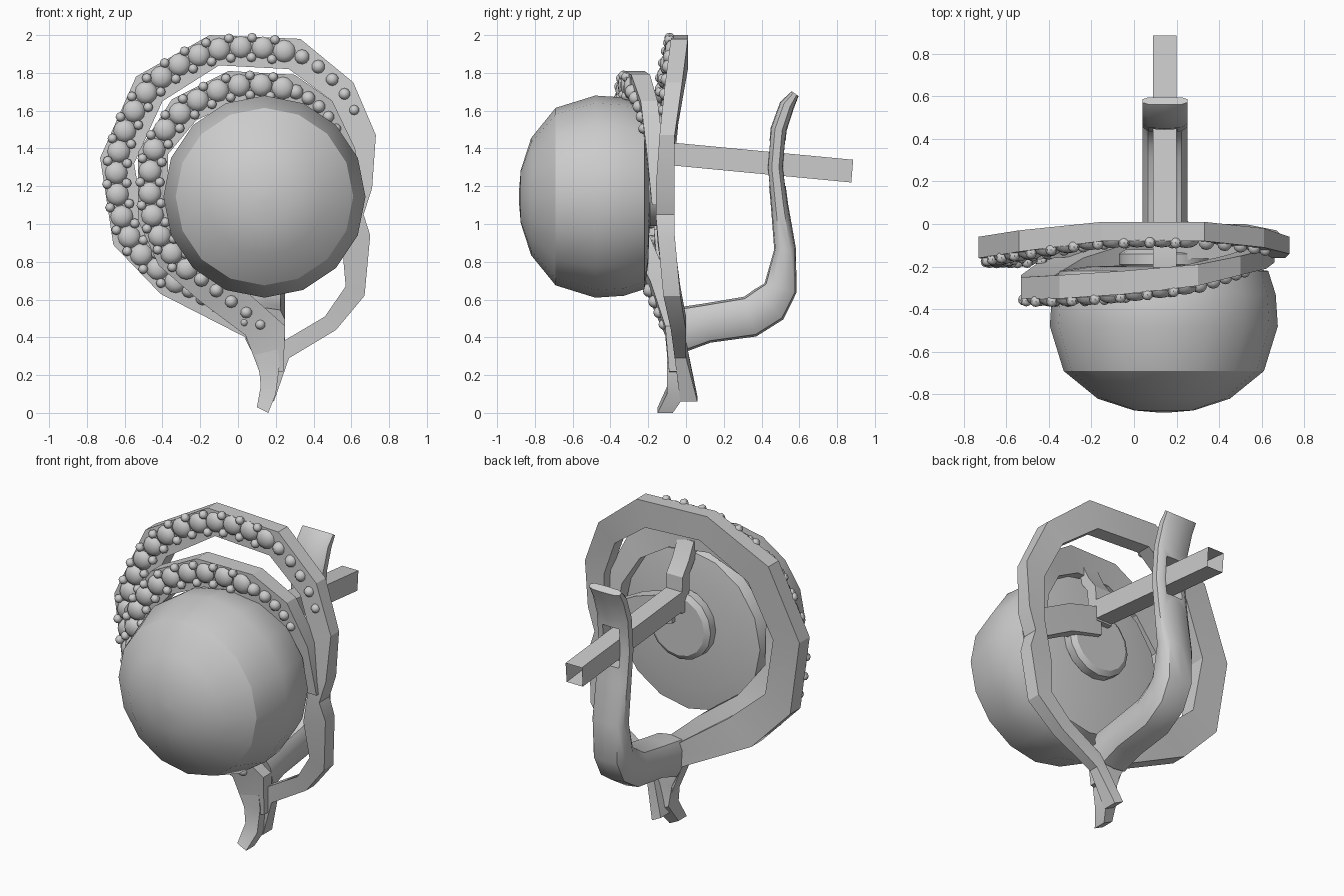
import bpy, bmesh, math
from mathutils import Vector, Matrix

if "Cube" in bpy.data.objects:
    bpy.data.objects.remove(bpy.data.objects["Cube"])


def finish(name, bm, angle=30):
    bmesh.ops.recalc_face_normals(bm, faces=bm.faces)
    me = bpy.data.meshes.new(name)
    bm.to_mesh(me)
    bm.free()
    ob = bpy.data.objects.new(name, me)
    bpy.context.collection.objects.link(ob)
    bpy.ops.object.select_all(action='DESELECT')
    ob.select_set(True)
    bpy.context.view_layer.objects.active = ob
    if angle:
        bpy.ops.object.shade_smooth_by_angle(angle=math.radians(angle))
    return ob


def loft(name, sections, caps=True, angle=30):
    bm = bmesh.new()
    rows = [[bm.verts.new(p) for p in s] for s in sections]
    n = len(rows[0])
    for a, b in zip(rows, rows[1:]):
        for i in range(n):
            j = (i + 1) % n
            bm.faces.new((a[i], a[j], b[j], b[i]))
    if caps:
        bm.faces.new(rows[0])
        bm.faces.new(rows[-1])
    return finish(name, bm, angle)


def ribbon(name, stations):
    # station: outer x,z, inner x,z, front y, back y
    return loft(name, [[(a, f, b), (c, f, d), (c, k, d), (a, k, b)]
                       for a, b, c, d, f, k in stations], angle=25)


def revolve(name, profile, cx, cz, n):
    bm = bmesh.new()
    rows = [[bm.verts.new((cx + r * math.cos(2 * math.pi * i / n), y,
                           cz + r * math.sin(2 * math.pi * i / n)))
             for i in range(n)] for r, y in profile]
    for a, b in zip(rows, rows[1:]):
        for i in range(n):
            j = (i + 1) % n
            bm.faces.new((a[i], a[j], b[j], b[i]))
    bm.faces.new(rows[0])
    bm.faces.new(rows[-1])
    return finish(name, bm, 30)


# Outer swirl band, running tail -> left -> top -> right -> tail
outer = [
    (.10, .03, .16, .00, -.15, -.07), (.12, .14, .20, .10, -.10, 0),
    (.11, .26, .22, .25, -.10, -.02), (.04, .40, .20, .44, -.10, -.01),
    (-.41, .63, -.25, .76, -.15, -.05), (-.66, .89, -.49, .97, -.17, -.07),
    (-.73, 1.35, -.55, 1.32, -.16, -.06), (-.54, 1.78, -.40, 1.65, -.13, -.03),
    (-.15, 2.0, -.10, 1.84, -.08, .01), (.33, 1.98, .27, 1.82, -.08, .01),
    (.61, 1.75, .50, 1.65, -.11, -.02), (.73, 1.47, .60, 1.42, -.14, -.06),
    (.71, 1.19, .60, 1.15, -.16, -.06), (.665, 1.05, .58, 1.05, -.16, -.06),
    (.70, .94, .55, .90, -.15, -.06), (.67, .62, .57, .67, -.12, -.03),
    (.52, .44, .46, .51, -.08, 0), (.27, .29, .24, .38, -.06, 0),
    (.19, .06, .13, .09, -.03, .06)]
ribbon("outer_band", outer)

# Inner swirl band, lifted forward on the left
inner = [
    (.12, .20, .24, .22, -.09, -.02), (.04, .41, .25, .46, -.11, -.03),
    (-.20, .59, -.02, .70, -.19, -.09), (-.42, .78, -.24, .86, -.27, -.16),
    (-.53, 1.02, -.37, 1.05, -.33, -.24), (-.53, 1.38, -.37, 1.37, -.35, -.25),
    (-.35, 1.66, -.22, 1.55, -.35, -.24), (-.05, 1.81, 0, 1.65, -.33, -.22),
    (.30, 1.79, .25, 1.63, -.29, -.19), (.50, 1.65, .42, 1.53, -.24, -.15),
    (.62, 1.40, .52, 1.36, -.21, -.12), (.66, 1.10, .56, 1.10, -.18, -.10)]
ribbon("inner_band", inner)

# Pearl and the cup behind it
revolve("pearl", [(.02, -.885), (.14, -.875), (.31, -.82), (.47, -.69), (.535, -.48),
                  (.525, -.33), (.49, -.22), (.36, -.2), (.05, -.19)], .14, 1.145, 16)
revolve("cup", [(.19, -.21), (.21, -.19), (.21, -.14), (.18, -.12)], .14, 1.2, 16)

# Supports from the cup to the bands
x0, x1 = .09, .20
loft("upper_strap", [[(x0, y - .035, z), (x1, y - .035, z), (x1, y + .035, z), (x0, y + .035, z)]
                     for y, z in [(-.12, 1.3), (-.13, 1.52), (-.19, 1.6), (-.24, 1.7)]])
ribbon("side_strap", [(.65, 1.20, .62, 1.03, -.15, -.08), (.40, 1.33, .38, 1.16, -.16, -.08),
                      (.16, 1.40, .16, 1.22, -.17, -.09)])

# Open-ended post
loft("post", [[(x0, y - .005, z - .06), (x1, y - .005, z - .06),
               (x1, y + .005, z + .06), (x0, y + .005, z + .06)]
              for y, z in [(-.12, 1.375), (.88, 1.28)]], caps=False)

# Curved clasp lever: y, z, half thickness
path = [(-.03, .44, .12), (.11, .475, .105), (.34, .51, .11), (.44, .575, .11),
        (.50, .66, .088), (.525, .865, .058), (.495, 1.1, .046), (.473, 1.3, .042),
        (.49, 1.5, .043), (.535, 1.63, .04), (.578, 1.69, .022)]
sections = []
for i, (y, z, h) in enumerate(path):
    a, b = path[max(i - 1, 0)], path[min(i + 1, len(path) - 1)]
    t = Vector((b[0] - a[0], b[1] - a[1])).normalized()
    w = .105
    prof = [(-w, -.45), (-.75 * w, -.9), (0, -1), (.75 * w, -.9), (w, -.45),
            (w, .45), (.75 * w, .9), (0, 1), (-.75 * w, .9), (-w, .45)]
    sections.append([(.145 + px, y - t.y * h * q, z + t.x * h * q) for px, q in prof])
lever = loft("clasp_lever", sections, angle=45)

# Slot in the lever for the post
bm = bmesh.new()
bmesh.ops.create_cube(bm, size=1, matrix=Matrix.Translation((.145, .48, 1.32)) @
                      Matrix.Diagonal((.112, .4, .24, 1)))
slot = finish("slot_cutter", bm, 0)
mod = lever.modifiers.new("slot", 'BOOLEAN')
mod.object, mod.operation, mod.solver = slot, 'DIFFERENCE', 'EXACT'
bpy.context.view_layer.objects.active = lever
bpy.ops.object.modifier_apply(modifier="slot")
bpy.data.objects.remove(slot)


def curve_point(pts, t):
    i = max(1, min(int(t), len(pts) - 3))
    u = t - i
    p0, p1, p2, p3 = pts[i - 1:i + 3]
    return .5 * (2 * p1 + (p2 - p0) * u + (2 * p0 - 5 * p1 + 4 * p2 - p3) * u * u
                 + (3 * p1 - p0 - 3 * p2 + p3) * u ** 3)


def spaced(pts, t0, t1, n):
    # n points evenly spaced by length
    ps = [curve_point(pts, t0 + (t1 - t0) * i / 400) for i in range(401)]
    ds = [0]
    for a, b in zip(ps, ps[1:]):
        ds.append(ds[-1] + (b - a).length)
    return [ps[min(range(401), key=lambda j: abs(ds[j] - ds[-1] * k / (n - 1)))]
            for k in range(n)]


def pave(name, stations, t_low, t0, t1, t_high, n):
    pts = [Vector(((a + c) / 2, f, (b + d) / 2)) for a, b, c, d, f, k in stations]
    bm = bmesh.new()

    def stone(p, r, depth, u, v):
        m = Matrix.Translation(p) @ Matrix.Rotation(math.pi / 2, 4, 'X') @ Matrix.Diagonal((r, r, depth, 1))
        bmesh.ops.create_uvsphere(bm, u_segments=u, v_segments=v, radius=1, matrix=m)

    gems = spaced(pts, t0, t1, n)
    for p in gems:
        stone(p, .06, .035, 12, 6)
    # prong beads in pairs between the gems
    for a, b in zip(gems, gems[1:]):
        d = (b - a).normalized()
        side = Vector((-d.z, 0, d.x)) * .052
        for s in (-1, 1):
            stone((a + b) / 2 + side * s + Vector((0, -.012, 0)), .026, .026, 8, 6)
    # shrinking beads at both ends
    for ta, tb in ((t0, t_low), (t1, t_high)):
        for p, r in zip(spaced(pts, ta, tb, 6)[1:], (.04, .037, .034, .031, .027)):
            stone(p, r, r, 10, 6)
    finish(name, bm, 35)


pave("outer_stones", outer, 3.25, 4.0, 8.85, 10.4, 18)
pave("inner_stones", inner, 1.15, 2.7, 7.85, 9.45, 14)
